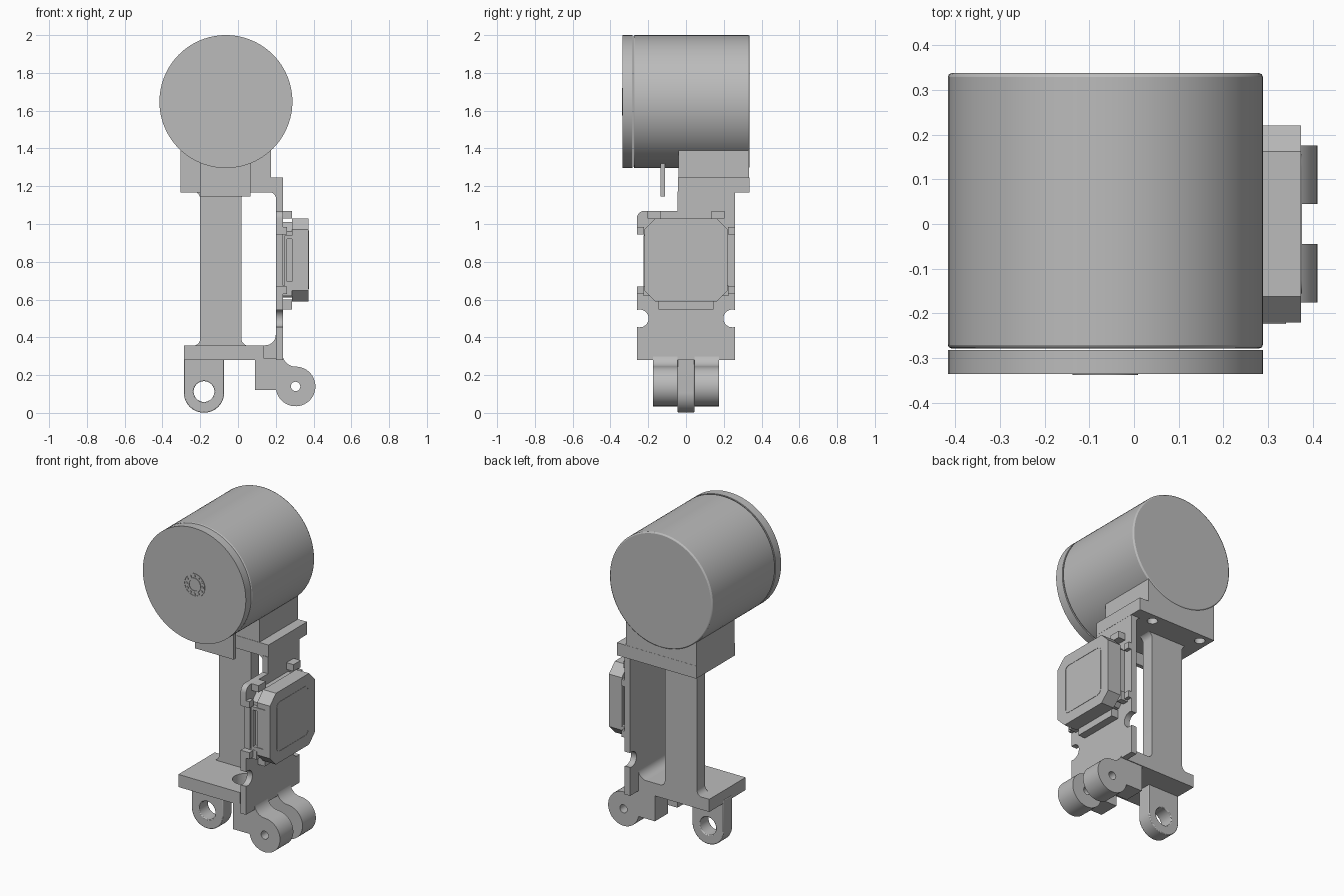
import bpy, bmesh, math

if "Cube" in bpy.data.objects:
    bpy.data.objects.remove(bpy.data.objects["Cube"])

grey = bpy.data.materials.new("plain_grey")
grey.diffuse_color = (0.5, 0.5, 0.5, 1)
grey.use_nodes = True
grey.node_tree.nodes["Principled BSDF"].inputs["Base Color"].default_value = grey.diffuse_color


def arc(cx, cy, r, a0, a1, n=10):
    """Points on an arc, angles in degrees."""
    return [(cx + r * math.cos(math.radians(a0 + (a1 - a0) * i / n)),
             cy + r * math.sin(math.radians(a0 + (a1 - a0) * i / n))) for i in range(n + 1)]


def circle(cx, cy, r, n=32):
    return arc(cx, cy, r, 0, 360, n)[:-1]


def rect(a0, a1, b0, b1):
    return [(a0, b0), (a1, b0), (a1, b1), (a0, b1)]


def prism(name, loops, axis, lo, hi, bevel=0.0):
    """Extrude outlines (first is the outside, the rest are holes) along an axis."""
    cu = bpy.data.curves.new(name, 'CURVE')
    cu.dimensions, cu.fill_mode = '2D', 'BOTH'
    cu.extrude = (hi - lo) / 2
    for pts in loops:
        sp = cu.splines.new('POLY')
        sp.points.add(len(pts) - 1)
        for p, (a, b) in zip(sp.points, pts):
            p.co = (a, b, 0, 1)
        sp.use_cyclic_u = True
    tmp = bpy.data.objects.new(name + "_curve", cu)
    me = bpy.data.meshes.new_from_object(tmp)
    bpy.data.objects.remove(tmp)
    bpy.data.curves.remove(cu)
    me.name = name
    mid = (lo + hi) / 2
    for v in me.vertices:
        a, b, t = v.co
        t += mid
        v.co = {'x': (t, a, b), 'y': (a, t, b), 'z': (a, b, t)}[axis]
    bm = bmesh.new()
    bm.from_mesh(me)
    bmesh.ops.remove_doubles(bm, verts=bm.verts, dist=1e-5)
    bmesh.ops.dissolve_limit(bm, angle_limit=0.01, verts=bm.verts, edges=bm.edges)
    bmesh.ops.recalc_face_normals(bm, faces=bm.faces)
    bm.to_mesh(me)
    bm.free()
    me.materials.clear()
    me.materials.append(grey)
    me.shade_smooth()
    me.set_sharp_from_angle(angle=math.radians(32))
    ob = bpy.data.objects.new(name, me)
    bpy.context.collection.objects.link(ob)
    if bevel:
        m = ob.modifiers.new("soft_edges", 'BEVEL')
        m.width, m.segments, m.limit_method = bevel, 2, 'ANGLE'
        m.angle_limit = math.radians(50)
    return ob


def box(name, x0, x1, y0, y1, z0, z1, bevel=0.0):
    return prism(name, [rect(x0, x1, y0, y1)], 'z', z0, z1, bevel)


# Large drum with a separate front cover
CX, CZ, R = -0.064, 1.648, 0.352
prism("drum_cover", [circle(CX, CZ, R, 96)], 'y', -0.335, -0.282)
prism("drum_body", [circle(CX, CZ, R, 96)], 'y', -0.278, 0.337, 0.008)

# Bearing at the centre of the cover
for i, (r0, r1) in enumerate([(0.073, 0.064), (0.045, 0.034)]):
    prism(f"bearing_ring_{i}", [circle(CX, CZ, r0), circle(CX, CZ, r1)], 'y', -0.338, -0.33)
for i, (x, z) in enumerate(circle(CX, CZ, 0.055, 12)):
    prism(f"bearing_ball_{i}", [circle(x, z, 0.008, 10)], 'y', -0.338, -0.33)

# Drum saddle, hanging tab and top plate
box("drum_saddle", -0.305, 0.175, -0.04, 0.334, 1.24, 1.5)
box("hanging_tab", -0.2, 0.065, -0.135, -0.11, 1.145, 1.4)
screw_holes = [circle(x, y, 0.03, 24) for x in (-0.245, 0.1) for y in (0.015, 0.28)]
prism("top_plate", [rect(-0.305, 0.238, -0.042, 0.335)] + screw_holes, 'z', 1.168, 1.246)

# Thin column, flared with fillets at both ends
F, x0, x1, z0, z1 = 0.04, -0.2, 0.018, 0.355, 1.172
column = (arc(x0 - F, z0 + F, F, -90, 0) + arc(x0 - F, z1 - F, F, 0, 90)
          + arc(x1 + F, z1 - F, F, 90, 180) + arc(x1 + F, z0 + F, F, 180, 270))
prism("column", [column], 'y', 0.1, 0.18)

# Base plate with a round opening and a bridge to the side plate
base = [(-0.285, -0.175), (0.135, -0.175), (0.135, -0.12), (0.21, -0.12),
        (0.21, 0.18), (-0.285, 0.18)]
prism("base_plate", [base, circle(0.06, -0.01, 0.075)], 'z', 0.28, 0.358)

# Side plate: stepped top, round bites in both edges, slot for the module
side = ([(-0.26, 0.28), (0.26, 0.28)]
        + arc(0.245, 0.5, 0.047, -71, -289, 16)
        + [(0.26, 1.172), (-0.045, 1.172), (-0.045, 1.07)]
        + arc(-0.22, 1.03, 0.04, 90, 180, 6)
        + [(-0.26, 0.945), (-0.222, 0.945), (-0.222, 0.67), (-0.26, 0.67)]
        + arc(-0.245, 0.5, 0.047, 109, -109, 16))
prism("side_plate", [side], 'x', 0.2, 0.237)

# Inner fillets joining the side plate to the base and top plates
prism("lower_fillet", [[(0.205, 0.35)] + arc(0.145, 0.413, 0.055, -90, 0) + [(0.205, 0.413)]],
      'y', -0.12, 0.18)
prism("upper_fillet", [[(0.205, 1.175)] + arc(0.162, 1.13, 0.04, 0, 90)], 'y', -0.042, 0.26)

# Left hinge lug
lug = arc(-0.18, 0.108, 0.107, 180, 360, 32) + [(-0.073, 0.3), (-0.287, 0.3)]
prism("hinge_lug", [lug, circle(-0.18, 0.113, 0.055)], 'y', -0.044, 0.044, 0.007)

# Right clevis, two mirrored prongs
prong = ([(0.2, 0.29), (0.09, 0.29), (0.09, 0.12), (0.202, 0.12)]
         + arc(0.305, 0.14, 0.105, 191, 450, 32)
         + arc(0.305, 0.315, 0.07, 270, 180) + [(0.2, 0.315)])
for side_name, lo, hi in (("front", -0.175, -0.045), ("back", 0.045, 0.175)):
    prism(f"clevis_prong_{side_name}", [prong, circle(0.305, 0.14, 0.025, 20)],
          'y', lo, hi, 0.01)


# Module with cut corners on the side plate
def octagon(hy, zc, hz, c):
    return [(-hy + c, zc - hz), (hy - c, zc - hz), (hy, zc - hz + c), (hy, zc + hz - c),
            (hy - c, zc + hz), (-hy + c, zc + hz), (-hy, zc + hz - c), (-hy, zc - hz + c)]


def rounded(hy, zc, hz, r):
    return (arc(hy - r, zc + hz - r, r, 0, 90, 5) + arc(-hy + r, zc + hz - r, r, 90, 180, 5)
            + arc(-hy + r, zc - hz + r, r, 180, 270, 5) + arc(hy - r, zc - hz + r, r, 270, 360, 5))


prism("module_body", [octagon(0.22, 0.81, 0.22, 0.058)], 'x', 0.285, 0.373)
prism("module_rear", [octagon(0.2, 0.81, 0.2, 0.05)], 'x', 0.23, 0.29)
prism("module_face_line", [rounded(0.155, 0.81, 0.155, 0.03), rounded(0.149, 0.81, 0.149, 0.025)],
      'x', 0.37, 0.375)
prism("module_port_frame", [rect(0.245, 0.34, 0.67, 0.94), rect(0.26, 0.328, 0.695, 0.92)],
      'y', -0.224, -0.195)

# Clips that hold the module
for s, n in ((-1, "front"), (1, "back")):
    ys = sorted((s * 0.135, s * 0.205))
    box(f"top_clip_{n}", 0.23, 0.285, *ys, 1.028, 1.07)
    ys = sorted((s * 0.222, s * 0.26))
    box(f"upper_edge_clip_{n}", 0.205, 0.26, *ys, 0.945, 0.985)
    box(f"lower_edge_clip_{n}", 0.205, 0.26, *ys, 0.63, 0.67)
    ys = sorted((s * 0.19, s * 0.225))
    box(f"lower_corner_clip_{n}", 0.23, 0.285, *ys, 0.62, 0.675)
box("bottom_clip", 0.23, 0.285, -0.145, 0.145, 0.548, 0.6)
